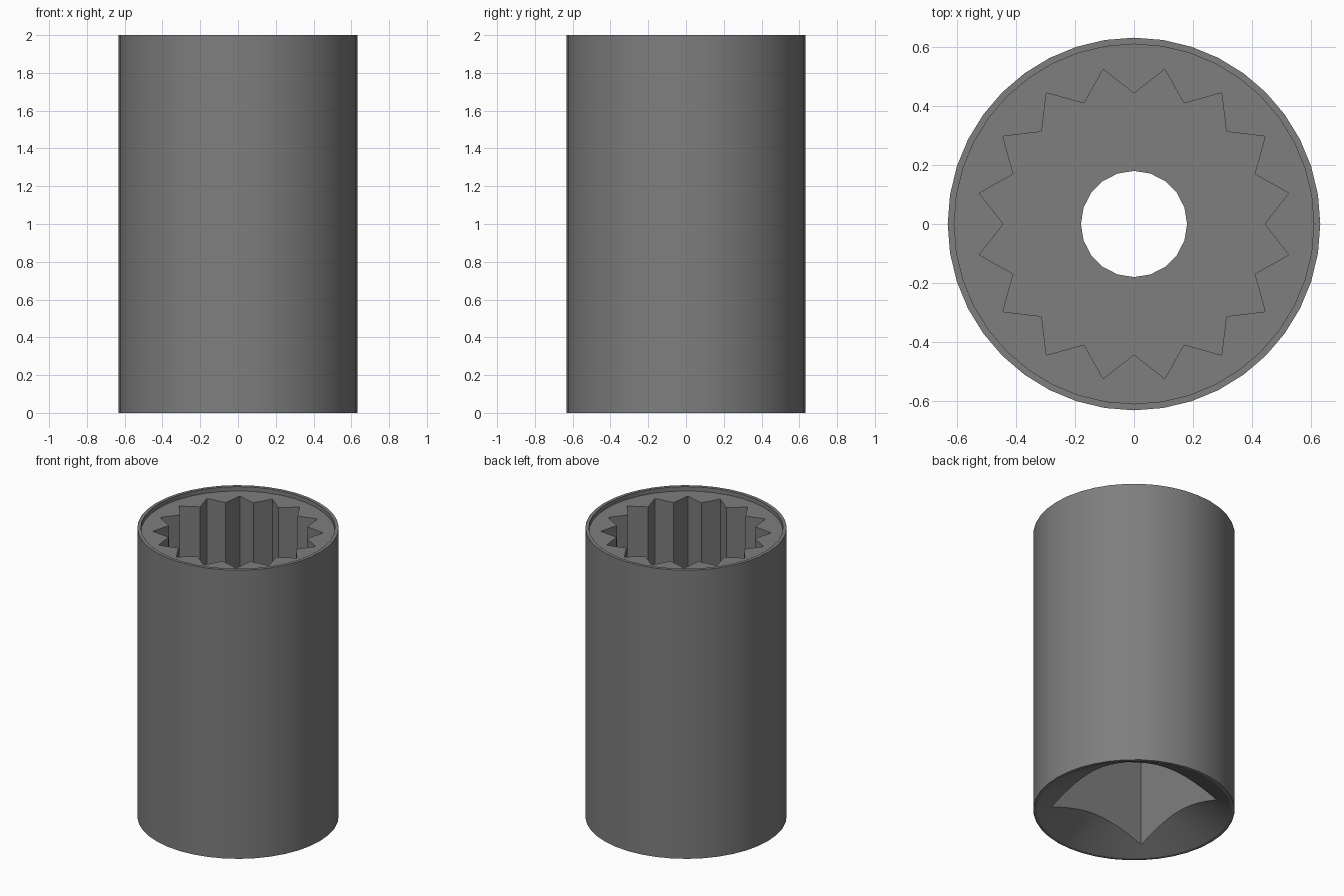
import bpy, bmesh, math

if "Cube" in bpy.data.objects:
    bpy.data.objects.remove(bpy.data.objects["Cube"])

RADIUS, RIM, HEIGHT = 0.632, 0.61, 2.0


def polar(r, deg):
    a = math.radians(deg)
    return r * math.cos(a), r * math.sin(a)


def ring(r, n, start=0.0):
    return [polar(r, start + 360 * i / n) for i in range(n)]


def loft(name, sections):
    """Solid through stacked (outline, z) sections with equal point counts."""
    bm = bmesh.new()
    loops = [[bm.verts.new((x, y, z)) for x, y in pts] for pts, z in sections]
    n = len(loops[0])
    for a, b in zip(loops, loops[1:]):
        for i in range(n):
            j = (i + 1) % n
            bm.faces.new((a[i], a[j], b[j], b[i]))
    bm.faces.new(loops[0][::-1])
    bm.faces.new(loops[-1])
    mesh = bpy.data.meshes.new(name)
    bm.to_mesh(mesh)
    bm.free()
    obj = bpy.data.objects.new(name, mesh)
    bpy.context.collection.objects.link(obj)
    return obj


def prism(name, pts, z0, z1):
    return loft(name, [(pts, z0), (pts, z1)])


# Outer sleeve
body = prism("socket_body", ring(RADIUS, 40), 0, HEIGHT)

# Sixteen-point star outline for the bolt end
star = []
for i in range(16):
    star += [polar(0.443, 22.5 * i), polar(0.535, 22.5 * i + 11.25)]

# Cutters: shallow top recess, star bore, square drive, bottom cone, centre hole
slope = 0.53
cutters = [
    prism("top_recess", ring(RIM, 40), HEIGHT - 0.03, HEIGHT + 0.1),
    prism("star_bore", star, 1.1, HEIGHT + 0.1),
    prism("square_drive", ring(0.52, 4, 45), -0.1, 0.78),
    loft("bottom_cone", [(ring(RIM + 0.1 / slope, 40), -0.1),
                         (ring(0.1, 40), (RIM - 0.1) * slope)]),
    prism("centre_hole", ring(0.18, 20), 0.6, 1.3),
]

bpy.context.view_layer.objects.active = body
body.select_set(True)
for c in cutters:
    c.hide_render = True
    mod = body.modifiers.new(c.name, 'BOOLEAN')
    mod.operation = 'DIFFERENCE'
    mod.solver = 'EXACT'
    mod.object = c
    bpy.ops.object.modifier_apply(modifier=mod.name)
for c in cutters:
    bpy.data.objects.remove(c, do_unlink=True)

# Single steel grey, smooth walls with crisp edges
steel = bpy.data.materials.new("steel_grey")
steel.diffuse_color = (0.21, 0.21, 0.21, 1)
steel.use_nodes = True
steel.node_tree.nodes["Principled BSDF"].inputs["Base Color"].default_value = steel.diffuse_color
body.data.materials.clear()
body.data.materials.append(steel)
bpy.ops.object.shade_smooth_by_angle(angle=math.radians(20))
